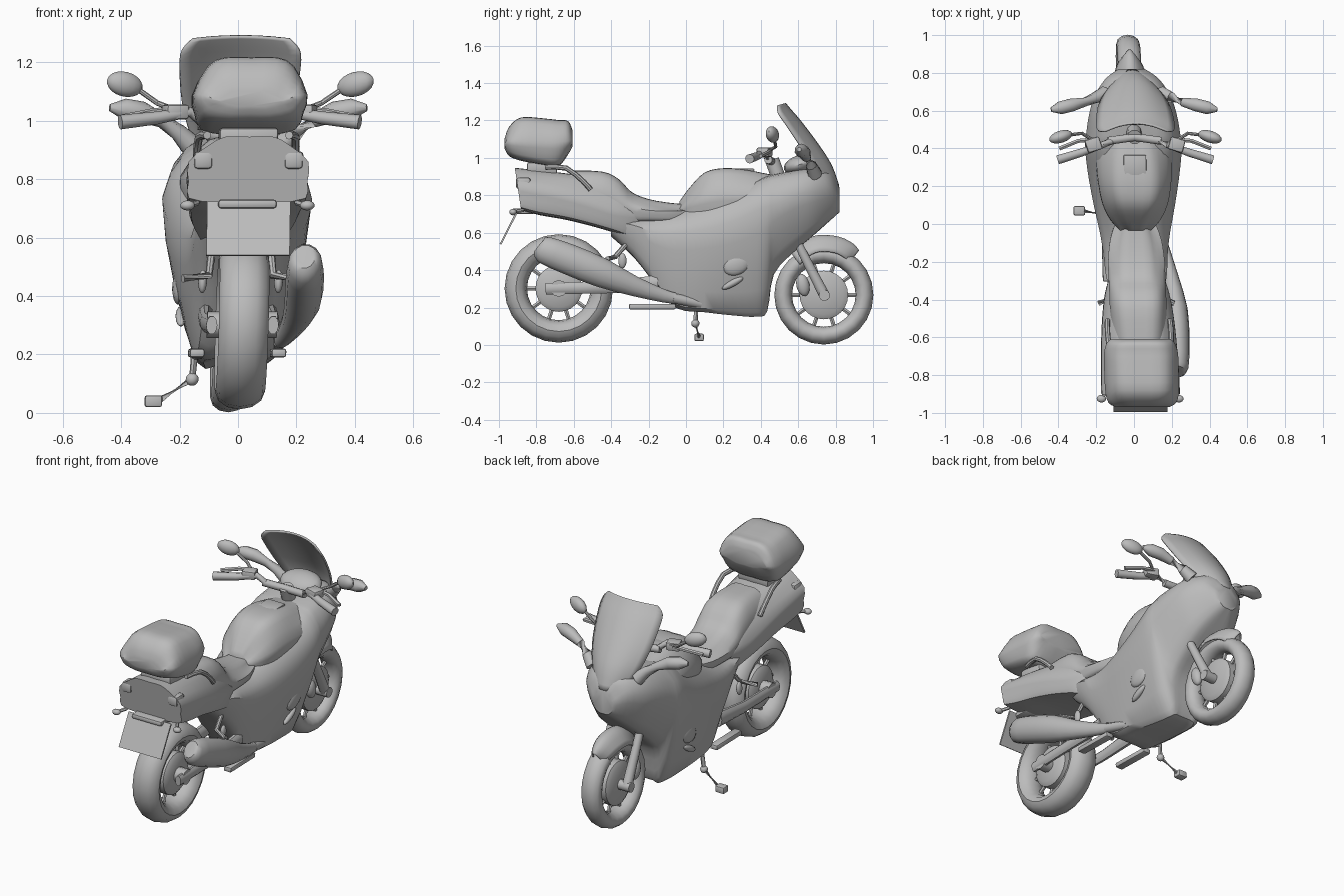
import bpy, bmesh, math
from mathutils import Vector, Matrix, Euler

grey = bpy.data.materials.new("plain grey")
grey.diffuse_color = (0.5, 0.5, 0.5, 1)


def finish(name, bm, solid=0):
    bmesh.ops.recalc_face_normals(bm, faces=bm.faces)
    for v in bm.verts:  # the parked bike is slightly yawed and leaning
        v.co.x += -0.014 - 0.027 * v.co.y + 0.03 * v.co.z
    me = bpy.data.meshes.new(name)
    bm.to_mesh(me)
    bm.free()
    me.materials.append(grey)
    ob = bpy.data.objects.new(name, me)
    bpy.context.collection.objects.link(ob)
    if solid:
        mod = ob.modifiers.new("thickness", 'SOLIDIFY')
        mod.thickness = solid
        mod.offset = 0
    return ob


def spline(p, n, closed):
    p = [Vector(q) for q in p]
    k, out = len(p), []
    for i in range(k if closed else k - 1):
        def g(j):
            return p[j % k] if closed else p[max(0, min(k - 1, j))]
        a, b, c, d = g(i - 1), g(i), g(i + 1), g(i + 2)
        for s in range(n):
            t = s / n
            out.append(0.5 * (2 * b + (c - a) * t + (2 * a - 5 * b + 4 * c - d) * t * t
                              + (3 * b - a - 3 * c + d) * t ** 3))
    return out if closed else out + [p[-1]]


def loft(name, rings, nu=2, nv=3, closed=True, solid=0):
    rings = [spline(r, nu, closed) for r in rings]
    rings = list(zip(*[spline(c, nv, False) for c in zip(*rings)]))
    bm = bmesh.new()
    vs = [[bm.verts.new(c) for c in r] for r in rings]
    n = len(vs[0])
    for a, b in zip(vs, vs[1:]):
        for i in range(n if closed else n - 1):
            j = (i + 1) % n
            bm.faces.new((a[i], a[j], b[j], b[i]))
    if closed:
        bm.faces.new(vs[0])
        bm.faces.new(vs[-1])
    return finish(name, bm, solid)


def shell(name, stations, slant=0):
    # station: y, top z, top half width, max half width, its z, bottom half width, bottom z
    rings = []
    for y, zt, wt, wm, zm, wb, zb in stations:
        h = [(0, zt), (wt * .6, zt), (wt, zt - .03), (wm, zm),
             (wm * .65 + wb * .35, (zm + zb) / 2), (wb, zb + .015), (wb * .5, zb), (0, zb)]
        h += [(-x, z) for x, z in h[-2:0:-1]]
        rings.append([(x, y + slant * (zt - z), z) for x, z in h])
    return loft(name, rings)


def tube(name, path, radii, flat=1.0, sides=10, nv=1):
    path = [Vector(p) for p in path]
    if not isinstance(radii, (list, tuple)):
        radii = [radii] * len(path)
    rings = []
    for i, p in enumerate(path):
        d = (path[min(i + 1, len(path) - 1)] - path[max(i - 1, 0)]).normalized()
        ref = Vector((1, 0, 0)) if abs(d.x) < .8 else Vector((0, 0, 1))
        v = d.cross(ref).normalized()
        u = v.cross(d)
        rings.append([p + radii[i] * (u * flat * math.cos(a) + v * math.sin(a))
                      for a in [2 * math.pi * k / sides for k in range(sides)]])
    return loft(name, rings, 1, nv)


def ellipsoid(name, loc, size, rot=(0, 0, 0)):
    bm = bmesh.new()
    bmesh.ops.create_uvsphere(bm, u_segments=16, v_segments=10, radius=1,
                              matrix=Matrix.LocRotScale(Vector(loc), Euler(rot), Vector(size)))
    return finish(name, bm)


def box(name, loc, size, rot=(0, 0, 0), bev=0.01):
    bm = bmesh.new()
    bmesh.ops.create_cube(bm, size=1, matrix=Matrix.LocRotScale(Vector(loc), Euler(rot), Vector(size)))
    if bev:
        bmesh.ops.bevel(bm, geom=bm.edges[:], offset=bev, segments=2, profile=.5, affect='EDGES')
    return finish(name, bm)


def lathe(name, prof, cy, cz, seg=24):
    # closed profile of (x, radius) turned about the axle
    bm = bmesh.new()
    vs = [[bm.verts.new((x, cy + r * math.cos(a), cz + r * math.sin(a))) for x, r in prof]
          for a in [2 * math.pi * k / seg for k in range(seg)]]
    n = len(prof)
    for k in range(seg):
        a, b = vs[k], vs[(k + 1) % seg]
        for i in range(n):
            bm.faces.new((a[i], a[(i + 1) % n], b[(i + 1) % n], b[i]))
    return finish(name, bm)


def wheel(tag, y, z, rad, inner, half, hub, hw):
    mid, rr = (rad + inner) / 2, (rad - inner) / 2
    lathe(tag + "_tyre", [(half * math.cos(a), mid + rr * math.sin(a))
                          for a in [math.pi * k / 6 for k in range(12)]], y, z)
    lathe(tag + "_hub", [(-hw, .01), (-hw, hub * .8), (-hw * .7, hub), (hw * .7, hub),
                         (hw, hub * .8), (hw, .01)], y, z)
    for k in range(10):
        a = 2 * math.pi * k / 10
        c, s = math.cos(a), math.sin(a)
        tube(tag + "_spoke", [(0, y + r * c, z + r * s) for r in (hub * .9, inner + .01)], .012, sides=6)


# wheels
wheel("rear_wheel", -.68, .302, .29, .17, .085, .125, .06)
wheel("front_wheel", .737, .267, .265, .17, .062, .13, .05)

# fairing and engine shell
shell("fairing", [
    (-.40, .70, .09, .13, .66, .09, .58), (-.28, .70, .11, .16, .64, .11, .47),
    (-.16, .70, .12, .17, .60, .12, .32), (-.05, .71, .13, .185, .60, .13, .20),
    (.10, .76, .15, .215, .62, .14, .18), (.25, .82, .17, .24, .66, .13, .165),
    (.38, .88, .19, .255, .72, .12, .16), (.435, .90, .19, .255, .74, .10, .19),
    (.47, .91, .19, .25, .75, .13, .38), (.58, .93, .18, .232, .80, .13, .50),
    (.68, .94, .16, .20, .82, .12, .585), (.77, .92, .11, .14, .83, .08, .665),
    (.82, .84, .05, .07, .79, .05, .71)])
# fuel tank
shell("fuel_tank", [
    (-.035, .765, .05, .08, .73, .07, .66), (.02, .84, .08, .13, .76, .12, .66),
    (.10, .92, .11, .17, .79, .15, .66), (.20, .943, .13, .19, .81, .17, .66),
    (.32, .935, .13, .20, .81, .17, .66), (.45, .91, .12, .19, .82, .17, .66),
    (.55, .90, .10, .17, .82, .15, .66)])
box("fuel_cap", (0, .31, .935), (.12, .11, .015), bev=.006)
# seat
shell("seat", [
    (.02, .75, .07, .10, .72, .09, .66), (-.08, .757, .10, .135, .715, .12, .65),
    (-.20, .778, .115, .15, .72, .13, .65), (-.29, .815, .115, .15, .74, .13, .65),
    (-.36, .885, .12, .15, .78, .13, .66), (-.45, .925, .12, .15, .82, .13, .68),
    (-.62, .93, .11, .14, .84, .13, .70)])
# tail cowl
shell("tail_cowl", [
    (-.24, .74, .08, .13, .70, .09, .61), (-.33, .82, .11, .155, .72, .13, .575),
    (-.42, .87, .12, .175, .73, .155, .60), (-.54, .90, .13, .19, .77, .175, .635),
    (-.68, .92, .14, .20, .81, .185, .67), (-.82, .935, .145, .205, .84, .195, .695),
    (-.915, .945, .14, .205, .86, .20, .72)], slant=.15)
# luggage box
shell("top_box", [
    (-.97, 1.10, .11, .14, 1.08, .10, 1.05), (-.945, 1.165, .13, .18, 1.09, .14, 1.01),
    (-.88, 1.215, .145, .195, 1.09, .16, .985), (-.75, 1.208, .15, .197, 1.085, .165, .96),
    (-.68, 1.20, .15, .195, 1.085, .15, .957), (-.63, 1.195, .14, .18, 1.09, .13, 1.02),
    (-.608, 1.15, .12, .155, 1.09, .11, 1.06)])
box("box_mount", (0, -.77, .945), (.2, .16, .06))

# windscreen
ts = (-1, -.6, -.2, .2, .6, 1)
loft("windscreen", [[(w * t, y - sw * t * t, z - dz * t * t) for t in ts] for y, z, w, sw, dz in
                    [(.815, .85, .10, .07, 0), (.775, .96, .155, .09, .01), (.705, 1.07, .19, .09, .01),
                     (.615, 1.19, .205, .08, .01), (.555, 1.26, .20, .06, .02), (.53, 1.29, .165, .04, .01)]],
     closed=False, solid=.01)
# instrument pod
ellipsoid("instrument_pod", (0, .61, .965), (.13, .09, .05), (.3, 0, 0))

# front fender
rows = []
for deg, r, w in [(52, .30, .03), (60, .312, .06), (75, .318, .078), (95, .318, .085), (112, .308, .082), (128, .292, .07)]:
    a = math.radians(deg)
    rows.append([(w * t, .737 + (r - .085 * t * t) * math.cos(a), .267 + (r - .085 * t * t) * math.sin(a)) for t in ts])
loft("front_fender", rows, closed=False, solid=.008)

# handlebar centre
tube("handlebar_clamp", [(-.14, .44, .99), (0, .46, .98), (.14, .44, .99)], .022)
tube("steering_stem", [(0, .46, .99), (0, .5, .88)], .04)
# number plate
box("number_plate", (.005, -.945, .63), (.285, .01, .205), (-.47, 0, 0), 0)
box("plate_bracket", (.0, -.87, .715), (.2, .12, .03))

for s in (-1, 1):
    # handlebars, grips and levers
    tube("handlebar", [(s * .12, .44, .99), (s * .17, .42, 1.03), (s * .28, .38, 1.01), (s * .41, .34, .995)],
         [.018, .018, .022, .025])
    tube("lever", [(s * .2, .45, 1.04), (s * .3, .44, 1.03), (s * .4, .40, 1.01)], .012, sides=6)
    box("switch_block", (s * .22, .42, 1.03), (.08, .07, .05), (0, 0, -s * .3))
    # upper mirrors
    tube("mirror_stalk", [(s * .2, .43, 1.03), (s * .28, .48, 1.06), (s * .36, .47, 1.115)], .009, sides=8)
    ellipsoid("mirror", (s * .395, .462, 1.125), (.066, .032, .042), (0, -s * .25, -s * .3))
    # outer fairing mirrors
    tube("wing_mirror", [(s * .15, .69, .91), (s * .2, .67, .96), (s * .26, .645, 1.0), (s * .33, .63, 1.03),
                         (s * .39, .615, 1.04), (s * .44, .605, 1.045)], [.04, .03, .024, .036, .036, .012])
    # fork, caliper and disc
    tube("fork_leg", [(s * .095, .56, .62), (s * .095, .655, .43), (s * .095, .74, .265)], [.022, .026, .03])
    tube("axle_cap", [(s * .05, .74, .265), (s * .125, .74, .265)], .03)
    ellipsoid("brake_caliper", (s * .075, .625, .32), (.028, .035, .06), (.2, 0, 0))
    # swingarm and axle
    tube("swingarm", [(s * .11, -.15, .33), (s * .115, -.4, .31), (s * .105, -.75, .30)], [.045, .035, .032], .6)
    tube("rear_axle", [(s * .03, -.68, .302), (s * .12, -.68, .302)], .045)
    # footrests
    box("footboard", (s * .14, -.18, .205), (.05, .25, .03), bev=.008)
    tube("rear_peg", [(s * .10, -.3, .56), (s * .11, -.38, .47), (s * .20, -.42, .46)], .014, sides=8)
    ellipsoid("heel_guard", (s * .13, -.34, .45), (.015, .022, .04))
    # fairing vent cover
    ellipsoid("side_cover", (s * .195, .27, .43), (.022, .075, .055), (.45, 0, 0))
    ellipsoid("side_scoop", (s * .185, .25, .33), (.018, .065, .018), (.5, 0, 0))
    # luggage rail
    tube("grab_rail", [(s * .165, -.51, .83), (s * .168, -.545, .87), (s * .165, -.64, .945), (s * .14, -.75, .95)],
         .014, sides=8, nv=2)
    # rear lamps and indicators
    box("tail_lamp", (s * .155, -.87, .865), (.066, .08, .062), bev=.015)
    tube("indicator_stalk", [(s * .17, -.87, .72), (s * .2, -.92, .71)], .01, sides=6)
    ellipsoid("indicator", (s * .205, -.925, .71), (.025, .02, .017))

# silencer and exhaust pipe on the right side
tube("silencer", [(.205, -.785, .53), (.208, -.76, .51), (.212, -.62, .455), (.212, -.45, .385),
                  (.19, -.28, .315), (.16, -.12, .262), (.15, -.06, .25)],
     [.045, .075, .084, .08, .055, .036, .03], .78, 14, 2)
tube("exhaust_pipe", [(.15, -.07, .25), (.12, .08, .22)], .028)

# side stand on the left
tube("side_stand", [(-.10, .0, .20), (-.14, .055, .19), (-.145, .05, .115), (-.26, .07, .04)], .013, sides=8)
box("stand_foot", (-.275, .07, .04), (.06, .05, .04), bev=.008)
ellipsoid("stand_joint", (-.145, .05, .115), (.022, .022, .022))

bpy.ops.object.select_all(action='SELECT')
bpy.context.view_layer.objects.active = bpy.context.collection.objects[0]
bpy.ops.object.shade_smooth_by_angle(angle=math.radians(40))
